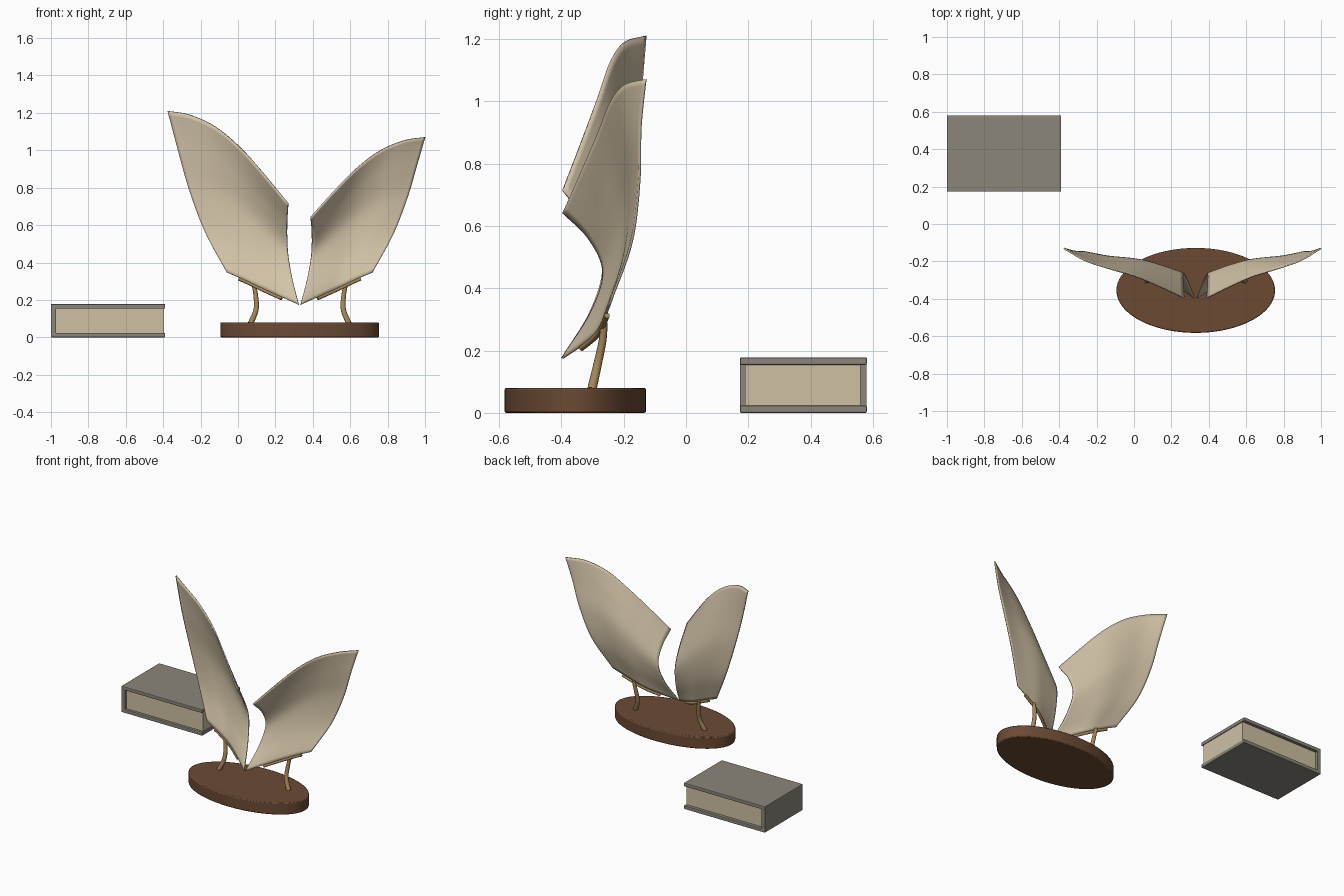
import bpy, bmesh, math
from mathutils import Vector

cube = bpy.data.objects.get("Cube")
if cube:
    bpy.data.objects.remove(cube, do_unlink=True)


def material(name, r, g, b):
    m = bpy.data.materials.new(name)
    m.use_nodes = True
    m.diffuse_color = (r, g, b, 1)
    m.node_tree.nodes["Principled BSDF"].inputs["Base Color"].default_value = (r, g, b, 1)
    return m


CREAM = material("cream", 0.65, 0.55, 0.39)
PAPER = material("paper", 0.62, 0.53, 0.37)
GREY = material("warm grey", 0.26, 0.24, 0.195)
WOOD = material("dark wood", 0.145, 0.068, 0.034)
BRASS = material("brass", 0.37, 0.24, 0.10)


def finish(bm, name, mat, smooth=False):
    bmesh.ops.recalc_face_normals(bm, faces=bm.faces[:])
    me = bpy.data.meshes.new(name)
    bm.to_mesh(me)
    bm.free()
    ob = bpy.data.objects.new(name, me)
    bpy.context.collection.objects.link(ob)
    me.materials.append(mat)
    if smooth:
        bpy.ops.object.select_all(action='DESELECT')
        ob.select_set(True)
        bpy.context.view_layer.objects.active = ob
        bpy.ops.object.shade_smooth_by_angle(angle=math.radians(40))
    return ob


def bevel(ob, width, segments):
    mod = ob.modifiers.new("bevel", 'BEVEL')
    mod.width, mod.segments = width, segments
    mod.limit_method, mod.angle_limit = 'ANGLE', math.radians(50)


def box(name, lo, hi, mat, round_edge=0):
    lo, hi = Vector(lo), Vector(hi)
    bm = bmesh.new()
    bmesh.ops.create_cube(bm, size=1)
    for v in bm.verts:
        v.co = (lo + hi) / 2 + v.co * (hi - lo)
    ob = finish(bm, name, mat)
    if round_edge:
        bevel(ob, round_edge, 2)


def along(points, t):
    """Point on a smooth curve through the given points, t from 0 to 1."""
    p = [Vector(q) for q in points]
    p = [2 * p[0] - p[1]] + p + [2 * p[-1] - p[-2]]
    n = len(p) - 3
    i = min(int(t * n), n - 1)
    f = t * n - i
    a, b, c, d = p[i:i + 4]
    return b + 0.5 * f * (c - a + f * (2*a - 5*b + 4*c - d + f * (3*(b - c) + d - a)))


# Box-shaped book: two covers, a spine, and the page block
box("book_cover_bottom", (-1, 0.173, 0), (-0.39, 0.58, 0.024), GREY, 0.004)
box("book_cover_top", (-1, 0.173, 0.154), (-0.39, 0.58, 0.178), GREY, 0.004)
box("book_spine", (-1, 0.174, 0.01), (-0.974, 0.579, 0.168), GREY)
box("book_pages", (-0.976, 0.19, 0.022), (-0.395, 0.56, 0.156), PAPER)

# Oval wooden base
bm = bmesh.new()
bmesh.ops.create_cone(bm, cap_ends=True, segments=96, radius1=1, radius2=1, depth=1)
for v in bm.verts:
    v.co = (0.33 + v.co.x * 0.424, -0.355 + v.co.y * 0.227, 0.04 + v.co.z * 0.08)
base = finish(bm, "oval_base", WOOD, True)
bevel(base, 0.006, 2)

# Four edges of the taller sail
INNER = [(0.325, -0.397, 0.175), (0.288, -0.305, 0.325), (0.265, -0.265, 0.47),
         (0.261, -0.31, 0.60), (0.267, -0.395, 0.715)]
OUTER = [(-0.06, -0.245, 0.348), (-0.175, -0.175, 0.56), (-0.26, -0.15, 0.786),
         (-0.32, -0.146, 1.0), (-0.375, -0.13, 1.21)]
BOTTOM = [INNER[0], (0.23, -0.335, 0.217), (0.135, -0.285, 0.26),
          (0.04, -0.262, 0.305), OUTER[0]]
TOP = [INNER[-1], (0.14, -0.335, 0.87), (0.01, -0.28, 1.016),
       (-0.125, -0.24, 1.128), (-0.26, -0.195, 1.19), OUTER[-1]]
POST = [(0.068, -0.302, 0.075), (0.097, -0.285, 0.15), (0.094, -0.268, 0.23),
        (0.082, -0.262, 0.29)]


def sail_point(u, v):
    """Surface spanned between the four edges."""
    sides = INNER_AT(v).lerp(OUTER_AT(v), u)
    ends = along(BOTTOM, u).lerp(along(TOP, u), v)
    low = Vector(INNER[0]).lerp(Vector(OUTER[0]), u)
    high = Vector(INNER[-1]).lerp(Vector(OUTER[-1]), u)
    return sides + ends - low.lerp(high, v)


def INNER_AT(v):
    return along(INNER, v)


def OUTER_AT(v):
    return along(OUTER, v)


def place(p, v, short):
    """Keep the tall sail, or mirror and shorten it for the other side."""
    if not short:
        return p
    return Vector((0.33 - (p.x - 0.33) * (1 - 0.05 * v), p.y,
                   0.175 + (p.z - 0.175) * (1 - 0.135 * v)))


def tube(name, points, radii, mat, sides=16):
    bm = bmesh.new()
    rings = []
    for i, p in enumerate(points):
        d = (points[min(i + 1, len(points) - 1)] - points[max(i - 1, 0)]).normalized()
        a = d.cross(Vector((0, 1, 0))).normalized()
        b = d.cross(a)
        rings.append([bm.verts.new(p + radii[i] * (a * math.cos(t) + b * math.sin(t)))
                      for t in (2 * math.pi * k / sides for k in range(sides))])
    for r, s in zip(rings, rings[1:]):
        for k in range(sides):
            bm.faces.new((r[k], r[k - 1], s[k - 1], s[k]))
    bm.faces.new(rings[0])
    bm.faces.new(rings[-1])
    finish(bm, name, mat, True)


N = 32
for side, short in (("right", False), ("left", True)):
    # Curved sail
    bm = bmesh.new()
    grid = [[bm.verts.new(place(sail_point(i / N, j / N), j / N, short))
             for i in range(N + 1)] for j in range(N + 1)]
    for j in range(N):
        for i in range(N):
            bm.faces.new((grid[j][i], grid[j][i + 1], grid[j + 1][i + 1], grid[j + 1][i]))
    sail = finish(bm, side + "_sail", CREAM, True)
    shell = sail.modifiers.new("thickness", 'SOLIDIFY')
    shell.thickness, shell.offset = 0.008, 0

    # Rail under the sail and the bent post that carries it
    drop = Vector((0, 0.002, -0.008))
    rail = [place(along(BOTTOM, 0.24 + 0.6 * k / 12), 0, short) + drop for k in range(13)]
    tube(side + "_rail", rail, [0.009] * 13, BRASS, 12)
    post = [place(along(POST, k / 16), 0, short) for k in range(17)]
    tube(side + "_post", post, [0.015 - 0.004 * k / 16 for k in range(17)], BRASS)
